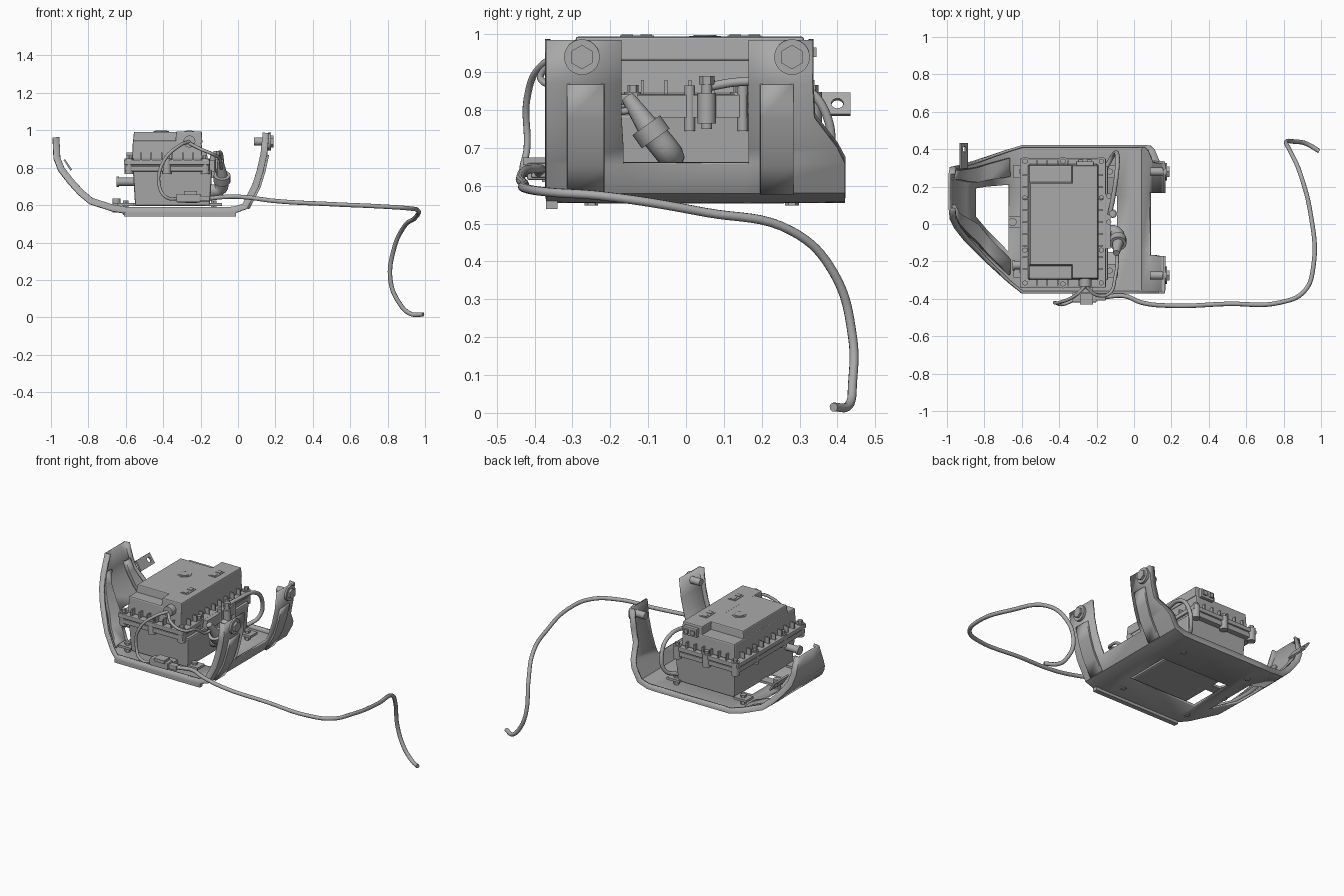
import bpy, bmesh, math
from mathutils import Vector

cube = bpy.data.objects.get("Cube")
if cube:
    bpy.data.objects.remove(cube, do_unlink=True)

grey = bpy.data.materials.new("plain grey")
grey.use_nodes = True
grey.diffuse_color = (0.4, 0.4, 0.4, 1)
grey.node_tree.nodes["Principled BSDF"].inputs["Base Color"].default_value = (0.4, 0.4, 0.4, 1)


def finish(name, bm, smooth=False, bevel=0):
    bmesh.ops.recalc_face_normals(bm, faces=bm.faces)
    mesh = bpy.data.meshes.new(name)
    bm.to_mesh(mesh)
    bm.free()
    ob = bpy.data.objects.new(name, mesh)
    bpy.context.collection.objects.link(ob)
    mesh.materials.append(grey)
    if bevel:
        mod = ob.modifiers.new("Bevel", "BEVEL")
        mod.width, mod.segments = bevel, 2
    if smooth:
        bpy.ops.object.select_all(action='DESELECT')
        ob.select_set(True)
        bpy.context.view_layer.objects.active = ob
        bpy.ops.object.shade_smooth_by_angle(angle=math.radians(35))
    return ob


def box(name, lo, hi, taper=0, bevel=0):
    """Box between two corners; the top is inset by taper."""
    bm = bmesh.new()
    bmesh.ops.create_cube(bm, size=1)
    for v in bm.verts:
        top = v.co.z > 0
        for i in range(3):
            side = v.co[i] > 0
            v.co[i] = hi[i] if side else lo[i]
            if top and i < 2:
                v.co[i] += -taper if side else taper
    return finish(name, bm, bevel=bevel)


def rod(name, start, end, r, sides=16, r2=None):
    """Cylinder or cone from start to end."""
    start, end = Vector(start), Vector(end)
    bm = bmesh.new()
    bmesh.ops.create_cone(bm, cap_ends=True, segments=sides, radius1=r,
                          radius2=r if r2 is None else r2, depth=(end - start).length)
    turn = (end - start).to_track_quat('Z', 'Y')
    for v in bm.verts:
        v.co = turn @ v.co + (start + end) / 2
    return finish(name, bm, smooth=sides > 8)


def cable(name, points, r):
    """Round cable following a smooth path."""
    curve = bpy.data.curves.new(name, 'CURVE')
    curve.dimensions = '3D'
    curve.bevel_depth, curve.bevel_resolution = r, 3
    curve.use_fill_caps = True
    curve.resolution_u = 8
    spline = curve.splines.new('BEZIER')
    spline.bezier_points.add(len(points) - 1)
    for bp, p in zip(spline.bezier_points, points):
        bp.co = p
        bp.handle_left_type = bp.handle_right_type = 'AUTO'
    curve.materials.append(grey)
    ob = bpy.data.objects.new(name, curve)
    bpy.context.collection.objects.link(ob)
    bpy.ops.object.select_all(action='DESELECT')
    ob.select_set(True)
    bpy.context.view_layer.objects.active = ob
    bpy.ops.object.convert(target='MESH')


def sheet(name, stations, open_rows=(), flange=0.03, offset=0, thick=0.014):
    """Bent sheet through (x, z, y list) stations, with turned side edges."""
    bm = bmesh.new()
    rows = []
    for i, (x, z, ys) in enumerate(stations):
        a, b = stations[max(i - 1, 0)], stations[min(i + 1, len(stations) - 1)]
        inward = Vector((a[1] - b[1], 0, b[0] - a[0])).normalized()
        row = [Vector((x, y, z)) + inward * offset for y in ys]
        row = [row[0] + inward * flange] + row + [row[-1] + inward * flange]
        rows.append([bm.verts.new(p) for p in row])
    for i in range(len(rows) - 1):
        for j in range(len(rows[0]) - 1):
            if not (i in open_rows and j == 2):
                bm.faces.new((rows[i][j], rows[i][j + 1], rows[i + 1][j + 1], rows[i + 1][j]))
    ob = finish(name, bm, smooth=True)
    mod = ob.modifiers.new("Thickness", "SOLIDIFY")
    mod.thickness, mod.offset = thick, 0


# Skid tray: left upright, tapering arms, floor with a window, right wall and posts
wide = [-0.365, -0.15, 0.15, 0.415]
tray = [
    (-0.985, 0.96, [0.08, 0.14, 0.21, 0.27]),
    (-0.98, 0.85, [0.03, 0.12, 0.22, 0.30]),
    (-0.955, 0.785, [-0.02, 0.08, 0.22, 0.305]),
    (-0.90, 0.715, [-0.09, 0.06, 0.2, 0.32]),
    (-0.85, 0.66, [-0.14, 0.04, 0.19, 0.335]),
    (-0.79, 0.61, [-0.2, -0.03, 0.2, 0.355]),
    (-0.67, 0.572, [-0.31, -0.15, 0.21, 0.395]),
    (-0.60, 0.56, wide), (-0.57, 0.56, wide), (-0.09, 0.56, wide), (-0.02, 0.562, wide),
    (0.045, 0.585, wide),
    (0.085, 0.66, [-0.365, -0.165, 0.165, 0.415]),
    (0.105, 0.70, [-0.365, -0.165, 0.165, 0.395]),
    (0.13, 0.78, [-0.365, -0.17, 0.165, 0.335]),
    (0.15, 0.87, [-0.365, -0.17, 0.165, 0.33]),
    (0.162, 0.985, [-0.365, -0.17, 0.165, 0.33]),
]
sheet("skid_tray", tray, open_rows=(4, 5, 8, 12, 13, 14, 15))

# Stamped ribs on the posts and arms
for name, y0, y1 in (("front", -0.31, -0.22), ("rear", 0.2, 0.28)):
    rib = [(x, z, [y0, y1]) for x, z, _ in tray[11:16]]
    sheet(name + "_post_rib", rib, flange=0.015, offset=-0.013, thick=0.01)
for name, k in (("front", 0), ("rear", 2)):
    rib = [(x, z, [ys[k] * 0.75 + ys[k + 1] * 0.25, ys[k] * 0.25 + ys[k + 1] * 0.75])
           for x, z, ys in tray[1:7]]
    sheet(name + "_arm_rib", rib, flange=-0.02, offset=0.024, thick=0.01)

# Front lip under the tray edge
box("front_lip", (-0.61, -0.37, 0.538), (-0.01, -0.34, 0.56))

# Mounting bolts through the posts
for y in (-0.275, 0.28):
    rod("post_bolt_shank", (0.085, y, 0.94), (0.16, y, 0.94), 0.022)
    rod("post_bolt_washer", (0.16, y, 0.94), (0.176, y, 0.94), 0.047, 24)
    rod("post_bolt_head", (0.17, y, 0.94), (0.19, y, 0.94), 0.032, 6)

# Side tab with an eyelet
bm = bmesh.new()
eye = Vector((-0.91, 0.4, 0.815))
tilt = Vector((-0.55, 0, 0.83))
n = 16
rings = []
for depth in (-0.005, 0.005):
    shift = Vector((0.83, 0, 0.55)) * depth
    for square in (False, True):
        ring = []
        for i in range(n):
            c, s = math.cos(2 * math.pi * i / n), math.sin(2 * math.pi * i / n)
            if square:
                k = 0.034 / max(abs(c), abs(s))
                c, s = (c * k - 0.07 if c < -0.65 else c * k), s * k
            else:
                c, s = c * 0.016, s * 0.016
            ring.append(bm.verts.new(eye + Vector((0, c, 0)) + tilt * s + shift))
        rings.append(ring)
for a, b in ((0, 1), (1, 3), (3, 2), (2, 0)):
    for i in range(n):
        j = (i + 1) % n
        bm.faces.new((rings[a][i], rings[a][j], rings[b][j], rings[b][i]))
finish("side_tab", bm)

# Control box: body, rims, lid levels
box("box_body", (-0.55, -0.29, 0.595), (-0.15, 0.3, 0.79), taper=-0.012, bevel=0.01)
box("lower_rim", (-0.605, -0.335, 0.78), (-0.155, 0.345, 0.808), bevel=0.005)
box("upper_rim", (-0.61, -0.34, 0.815), (-0.15, 0.35, 0.842), bevel=0.005)
box("rim_seal", (-0.6, -0.33, 0.8), (-0.16, 0.34, 0.82))
box("lid_base", (-0.567, -0.3, 0.84), (-0.19, 0.32, 0.945), taper=0.005, bevel=0.008)
box("lid_plateau", (-0.562, -0.225, 0.935), (-0.3, 0.225, 0.992), taper=0.006, bevel=0.006)
box("lid_strip", (-0.335, -0.295, 0.93), (-0.19, 0.315, 0.994), taper=0.004, bevel=0.006)
for y in (-0.13, 0.155):
    box("strip_plate", (-0.285, y - 0.045, 0.99), (-0.235, y + 0.045, 0.997))
    for dy in (-0.025, 0.025):
        box("strip_pad", (-0.275, y + dy - 0.015, 0.99), (-0.245, y + dy + 0.015, 1.0))
rod("lid_badge", (-0.41, 0.05, 0.985), (-0.41, 0.05, 0.995), 0.042, 8)
rod("lid_badge_center", (-0.41, 0.05, 0.985), (-0.41, 0.05, 0.998), 0.03, 16)
box("rear_socket", (-0.31, 0.31, 0.925), (-0.215, 0.335, 0.98), bevel=0.005)
for x in (-0.285, -0.24):
    box("socket_pin", (x - 0.012, 0.33, 0.94), (x + 0.012, 0.345, 0.965))

# Rim bolts with bosses
spots = [(x, y) for x in (-0.583, -0.175) for y in (-0.315, -0.14, 0.14, 0.335)]
spots += [(-0.38, -0.32), (-0.38, 0.335)]
for x, y in spots:
    rod("rim_boss", (x, y, 0.765), (x, y, 0.848), 0.024, 12)
    rod("rim_bolt", (x, y, 0.84), (x, y, 0.866), 0.015, 6)

# Cooling fins round the lid
for i in range(9):
    y = -0.24 + i * 0.0625
    for x0, x1 in ((-0.595, -0.56), (-0.2, -0.165)):
        box("side_fin", (x0, y - 0.004, 0.835), (x1, y + 0.004, 0.88))
for i in range(6):
    x = -0.52 + i * 0.056
    for y0, y1 in ((-0.33, -0.29), (0.31, 0.34)):
        box("end_fin", (x - 0.004, y0, 0.835), (x + 0.004, y1, 0.88))

# Box feet and tray studs
for x in (-0.6, -0.13):
    for y in (-0.25, 0.28):
        box("box_foot", (x - 0.045, y - 0.035, 0.595), (x + 0.045, y + 0.035, 0.61))
        rod("foot_stud", (x, y, 0.548), (x, y, 0.625), 0.018, 6)
box("locating_lug", (-0.67, -0.02, 0.595), (-0.54, 0.04, 0.61))
rod("locating_stud", (-0.65, 0.01, 0.56), (-0.65, 0.01, 0.635), 0.022)

# Left outlet pipe
rod("outlet_pipe", (-0.65, -0.22, 0.725), (-0.54, -0.22, 0.725), 0.022)
rod("outlet_collar", (-0.65, -0.22, 0.725), (-0.635, -0.22, 0.725), 0.028)

# Right elbow and valve
cable("inlet_elbow", [(-0.15, -0.04, 0.675), (-0.1, -0.045, 0.685), (-0.08, -0.085, 0.735)], 0.036)
rod("elbow_collar", (-0.085, -0.08, 0.725), (-0.085, -0.105, 0.76), 0.045)
rod("elbow_plug", (-0.085, -0.1, 0.755), (-0.095, -0.155, 0.835), 0.03, 12, 0.018)
rod("valve_body", (-0.115, 0.055, 0.765), (-0.115, 0.055, 0.845), 0.024)
rod("valve_stem", (-0.115, 0.055, 0.75), (-0.115, 0.055, 0.885), 0.014)
rod("valve_cap", (-0.115, 0.055, 0.868), (-0.115, 0.055, 0.89), 0.02, 6)
for y in (0.01, 0.15):
    rod("bracket_bolt", (-0.135, y, 0.745), (-0.135, y, 0.865), 0.014, 12)
box("valve_bracket", (-0.155, -0.13, 0.78), (-0.125, 0.16, 0.84))

# Front wiring: gland, loops and plug
rod("cable_gland", (-0.26, -0.29, 0.94), (-0.26, -0.335, 0.94), 0.032, 20)
cable("sensor_wire", [(-0.26, -0.33, 0.94), (-0.31, -0.38, 0.92), (-0.4, -0.42, 0.83),
                      (-0.42, -0.42, 0.7), (-0.38, -0.43, 0.64), (-0.31, -0.4, 0.635)], 0.009)
cable("side_wire", [(-0.26, -0.33, 0.93), (-0.2, -0.38, 0.9), (-0.13, -0.37, 0.87),
                    (-0.1, -0.28, 0.85), (-0.09, -0.2, 0.8), (-0.09, -0.13, 0.8)], 0.009)
box("plug_body", (-0.33, -0.42, 0.615), (-0.2, -0.365, 0.66), bevel=0.006)
box("plug_clip", (-0.29, -0.43, 0.655), (-0.22, -0.37, 0.675))
box("plug_sleeve", (-0.21, -0.41, 0.62), (-0.15, -0.37, 0.65), bevel=0.006)
box("plug_bracket", (-0.28, -0.38, 0.61), (-0.22, -0.28, 0.63))

# Rear hose
cable("rear_hose", [(-0.13, 0.05, 0.86), (-0.11, 0.15, 0.875), (-0.09, 0.3, 0.865),
                    (-0.09, 0.37, 0.79), (-0.11, 0.37, 0.68), (-0.15, 0.3, 0.64)], 0.012)

# Long lead
cable("long_lead", [(-0.16, -0.39, 0.635), (-0.05, -0.385, 0.645), (0.04, -0.42, 0.642),
                    (0.2, -0.437, 0.622), (0.5, -0.427, 0.605), (0.78, -0.42, 0.592),
                    (0.91, -0.36, 0.583), (0.96, -0.22, 0.573), (0.945, 0.05, 0.53),
                    (0.885, 0.28, 0.48), (0.835, 0.39, 0.37), (0.815, 0.44, 0.2),
                    (0.86, 0.44, 0.08), (0.92, 0.43, 0.02), (0.99, 0.39, 0.015)], 0.012)
